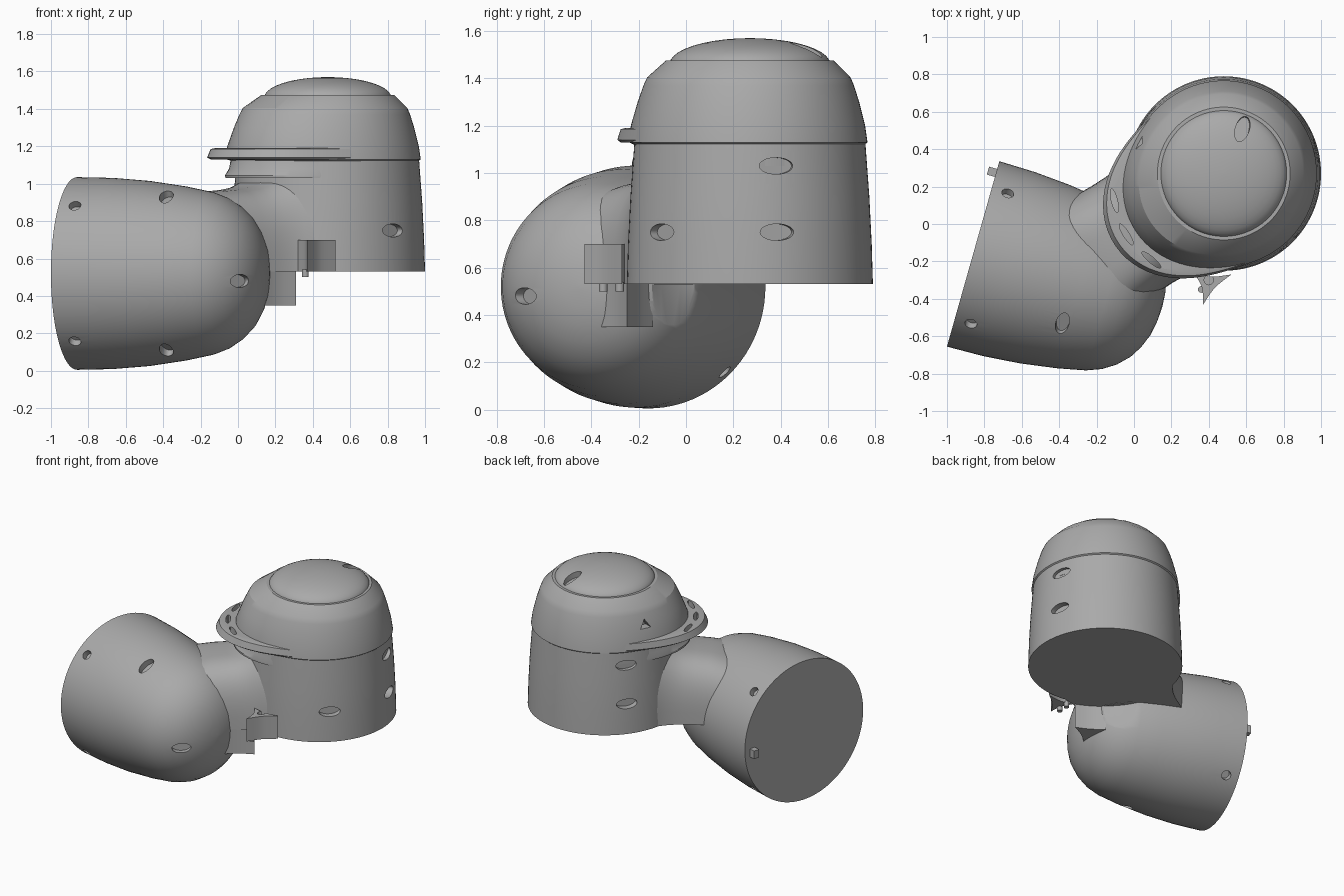
import bpy, bmesh, math
from mathutils import Vector as V, Matrix

cube = bpy.data.objects.get("Cube")
if cube:
    bpy.data.objects.remove(cube)

grey = bpy.data.materials.new("plain_grey")
grey.use_nodes = True
colour = (0.4, 0.4, 0.4, 1)
grey.diffuse_color = colour
grey.node_tree.nodes["Principled BSDF"].inputs["Base Color"].default_value = colour

SEG = 96
CENTRE = V((0.48, 0.27, 0))          # upright housing axis
DRUM_END = V((-0.86, -0.16, 0.52))   # open end of the drum
AXIS = V((0.962, -0.272, 0)).normalized()
SIDE = V((-AXIS.y, AXIS.x, 0))
UP = V((0, 0, 1))
BRIM = math.radians(213)             # direction of the brim


def loft(name, rings):
    """Closed solid through a list of equal-length rings."""
    bm = bmesh.new()
    rows = [[bm.verts.new(p) for p in ring] for ring in rings]
    n = len(rows[0])
    for a, b in zip(rows, rows[1:]):
        for i in range(n):
            j = (i + 1) % n
            bm.faces.new((a[i], a[j], b[j], b[i]))
    bm.faces.new(rows[0])
    bm.faces.new(rows[-1])
    bmesh.ops.recalc_face_normals(bm, faces=bm.faces)
    mesh = bpy.data.meshes.new(name)
    bm.to_mesh(mesh)
    bm.free()
    mesh.materials.append(grey)
    ob = bpy.data.objects.new(name, mesh)
    bpy.context.collection.objects.link(ob)
    return ob


def angles(n=SEG):
    return [math.tau * i / n for i in range(n)]


def upright(name, levels):
    """Rings (height, radius, forward bulge) around the housing axis."""
    def ring(z, r, e):
        out = []
        for a in angles():
            d = r + e * max(0, math.cos(a - BRIM)) ** 3
            out.append(CENTRE + V((d * math.cos(a), d * math.sin(a), z)))
        return out
    return loft(name, [ring(*l) for l in levels])


def bore(pos, normal, along, width, length, sides=28, depth=0.04):
    """Oval cutter centred on a surface point."""
    n = V(normal).normalized()
    u = (V(along) - n * n.dot(V(along))).normalized()
    w = n.cross(u)
    pts = [u * math.cos(a) * length / 2 + w * math.sin(a) * width / 2 for a in angles(sides)]
    ob = loft("bore_cutter", [[V(pos) + n * s + p for p in pts] for s in (-depth, depth + 0.03)])
    ob.hide_render = True
    return ob


def cut(target, cutters):
    for c in cutters:
        m = target.modifiers.new("cut", 'BOOLEAN')
        m.operation, m.solver, m.object = 'DIFFERENCE', 'EXACT', c
    bpy.context.view_layer.update()
    dg = bpy.context.evaluated_depsgraph_get()
    mesh = bpy.data.meshes.new_from_object(target.evaluated_get(dg))
    target.modifiers.clear()
    target.data = mesh
    for c in cutters:
        bpy.data.objects.remove(c)


def polar(deg):
    a = math.radians(deg)
    return V((math.cos(a), math.sin(a), 0))


# Upright housing with bolt holes
housing = upright("housing", [(0.53, 0.52, 0), (0.7, 0.515, 0), (0.9, 0.505, 0), (1.13, 0.488, 0)])
holes = []
for deg, z in ((-47, 0.75), (13, 0.75), (13, 1.03), (142, 0.75), (142, 1.03)):
    d = polar(deg)
    holes.append(bore(CENTRE + d * 0.508 + UP * z, d, UP.cross(d), 0.07, 0.145))
cut(housing, holes)

# Cap, with the ledge round its dome
cap = upright("cap", [(1.12, 0.485, 0.03), (1.13, 0.497, 0.07), (1.2, 0.487, 0.075), (1.3, 0.462, 0.06),
                      (1.37, 0.44, 0.05), (1.405, 0.425, 0.045), (1.475, 0.355, 0), (1.475, 0.33, 0)])
d = polar(160)
cut(cap, [bore(CENTRE + d * 0.465 + UP * 1.29, d, UP, 0.09, 0.08, 3)])

dome_levels = []
for i in range(11):
    a = math.radians(90 * i / 10)
    dome_levels.append((1.46 + 0.11 * math.sin(a), max(0.34 * math.cos(a), 0.006), 0))
dome = upright("dome", dome_levels)
cut(dome, [bore(CENTRE + V((0.10, 0.24, 1.53)), (0.12, 0.24, 1), (0.1, 0.3, 0), 0.075, 0.15)])

# Slotted brim and the collar below it
brim = upright("brim", [(1.13, 0.485, 0.19), (1.14, 0.492, 0.205), (1.185, 0.485, 0.19), (1.19, 0.47, 0.18)])
slots = []
for deg in (194, 212, 230):
    d = polar(deg)
    slots.append(bore(CENTRE + d * (0.585 + 0.03 * math.cos(math.radians(deg - 212) * 3))
                      + UP * 1.16, UP, UP.cross(d), 0.032, 0.13, depth=0.1))
cut(brim, slots)
upright("collar", [(1.03, 0.47, 0.11), (1.045, 0.47, 0.112), (1.08, 0.47, 0.085), (1.14, 0.47, 0.07)])

# Tapered drum with a rounded end
profile = [(0, 0.515), (0.2, 0.511), (0.4, 0.495), (0.6, 0.466), (0.75, 0.435), (0.83, 0.405),
           (0.9, 0.36), (0.96, 0.30), (1.0, 0.235), (1.03, 0.16), (1.045, 0.08), (1.05, 0.01)]
drum = loft("drum", [[DRUM_END + AXIS * t + (SIDE * math.cos(a) + UP * math.sin(a)) * r
                      for a in angles()] for t, r in profile])
holes = []
for t, r, deg, wide, long in ((0.09, 0.512, 45, 0.065, 0.065), (0.09, 0.512, 135, 0.065, 0.065),
                              (0.56, 0.472, 119, 0.07, 0.13)):
    for s in (1, -1):
        a = math.radians(deg * s)
        n = SIDE * math.cos(a) + UP * math.sin(a)
        holes.append(bore(DRUM_END + AXIS * t + n * r, n, AXIS.cross(n), wide, long))
holes.append(bore((0.01, -0.68, 0.48), (0.6, -0.8, 0), (0.8, 0.6, 0), 0.07, 0.13))
holes.append(loft("clearance_cutter", [[CENTRE + polar(math.degrees(a)) * 0.53 + UP * z
                                        for a in angles()] for z in (-0.1, 0.528)]))
cut(drum, holes)

# Flared neck between the drum and the housing
MID, RUN, ACROSS = V((0.03, -0.03, 0)), V((0.838, 0.544, 0)), V((0.544, -0.838, 0))


def neck_ring(s, w, top):
    out = []
    for i in range(33):
        a = math.pi * i / 32
        c = math.cos(a)
        out.append(MID + RUN * s + ACROSS * math.copysign(abs(c) ** 0.6, c) * w
                   + UP * (0.53 + (top - 0.53) * max(0, math.sin(a)) ** 0.7))
    return out


loft("neck", [neck_ring(*s) for s in (
    (-0.4, 0.36, 0.90), (-0.28, 0.355, 0.94), (-0.18, 0.34, 0.96), (-0.08, 0.335, 0.97),
    (0, 0.335, 0.985), (0.06, 0.34, 1.01), (0.11, 0.35, 1.04), (0.16, 0.365, 1.07),
    (0.22, 0.395, 1.09), (0.3, 0.43, 1.1))])


def bracket(name, corners, z0, z1, dip):
    """Three-cornered block with hollowed sides."""
    mid = sum((V(c) for c in corners), V((0, 0))) / 3
    ring = []
    for i in range(3):
        p, q = V(corners[i]), V(corners[(i + 1) % 3])
        for k in range(8):
            f = k / 8
            e = p.lerp(q, f)
            ring.append(e.lerp(mid, dip * 4 * f * (1 - f)))
    return loft(name, [[(p.x, p.y, z) for p in ring] for z in (z0, z1)])


upper = bracket("upper_bracket", ((0.32, -0.26), (0.52, -0.27), (0.37, -0.43)), 0.53, 0.70, 0.3)
cut(upper, [bore((0.40, -0.30, 0.70), UP, (1, 0, 0), 0.05, 0.05)])
bracket("lower_bracket", ((0.31, -0.25), (0.14, -0.36), (0.13, -0.14)), 0.35, 0.54, 0.15)

# Bracket screws and locating peg
for i, (x, y) in enumerate(((0.36, -0.35), (0.36, -0.28))):
    loft("bracket_screw_%d" % i, [[(x + 0.018 * math.cos(a), y + 0.018 * math.sin(a), z)
                                   for a in angles(16)] for z in (0.50, 0.54)])
peg_at = DRUM_END + SIDE * 0.45 - UP * 0.03
loft("locating_peg", [[peg_at + AXIS * t + SIDE * x * 0.022 + UP * z * 0.03
                       for x, z in ((-1, -1), (1, -1), (1, 1), (-1, 1))] for t in (-0.045, 0.03)])

bpy.ops.object.select_all(action='DESELECT')
for ob in bpy.context.scene.objects:
    if ob.type == 'MESH':
        ob.select_set(True)
        bpy.context.view_layer.objects.active = ob
bpy.ops.object.shade_smooth_by_angle(angle=math.radians(28))
